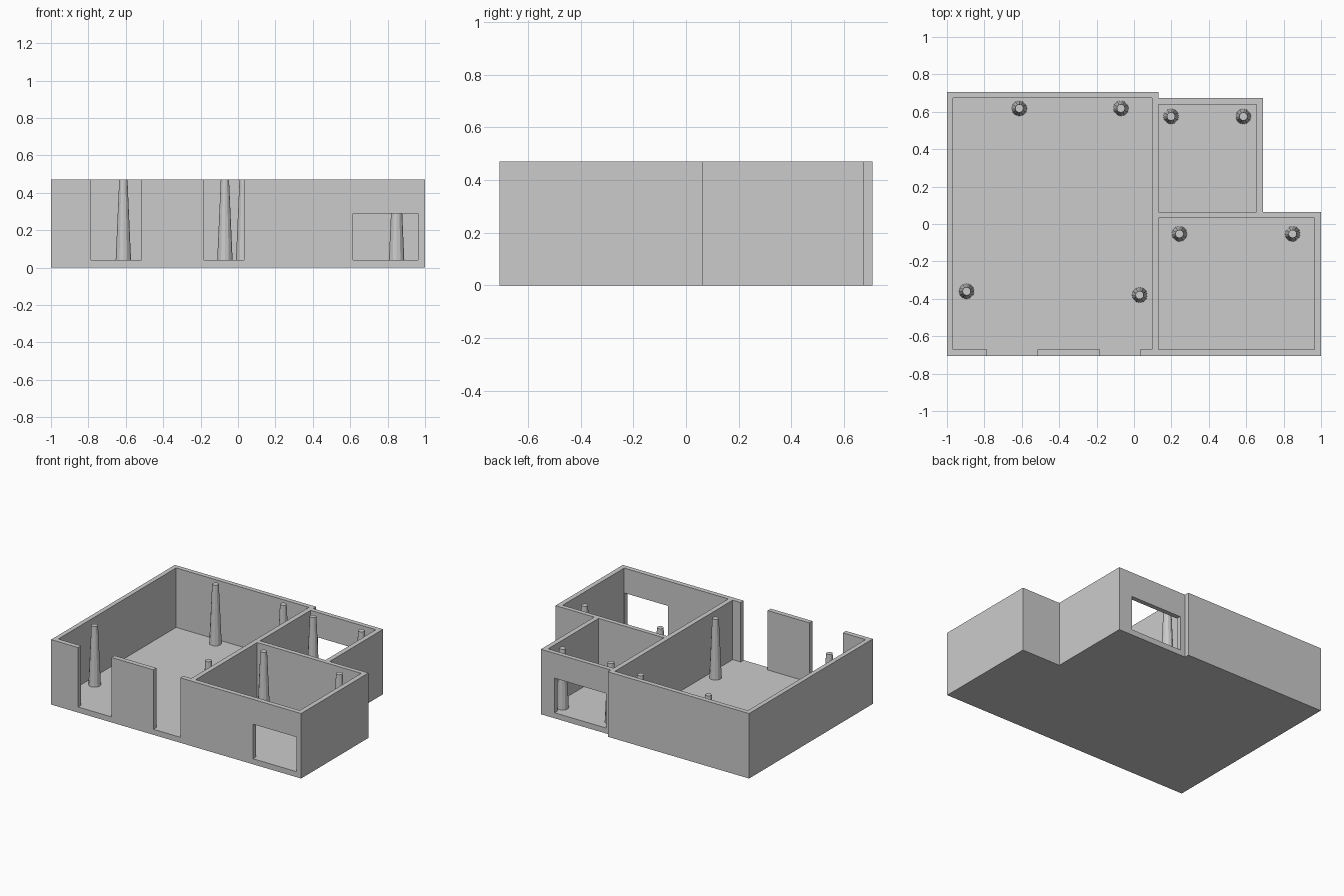
import bpy
import bmesh

cube = bpy.data.objects.get("Cube")
if cube:
    bpy.data.objects.remove(cube, do_unlink=True)

HEIGHT = 0.47
FLOOR = 0.04
WINDOW_TOP = 0.29

grey = bpy.data.materials.new("plain_grey")
grey.use_nodes = True
colour = (0.6, 0.6, 0.6, 1)
grey.diffuse_color = colour
grey.node_tree.nodes["Principled BSDF"].inputs["Base Color"].default_value = colour


def add_object(name, bm):
    bmesh.ops.recalc_face_normals(bm, faces=bm.faces[:])
    mesh = bpy.data.meshes.new(name)
    bm.to_mesh(mesh)
    bm.free()
    obj = bpy.data.objects.new(name, mesh)
    bpy.context.collection.objects.link(obj)
    mesh.materials.append(grey)
    return obj


def prism(name, outline, z0, z1):
    bm = bmesh.new()
    face = bm.faces.new([bm.verts.new((x, y, z0)) for x, y in outline])
    top = bmesh.ops.extrude_face_region(bm, geom=[face])["geom"]
    for v in top:
        if isinstance(v, bmesh.types.BMVert):
            v.co.z = z1
    return add_object(name, bm)


def cut(target, name, x0, x1, y0, y1, z1=1):
    """Carve a box-shaped space out of the target, from the floor level up."""
    box = prism(name, [(x0, y0), (x1, y0), (x1, y1), (x0, y1)], FLOOR, z1)
    box.hide_render = True
    mod = target.modifiers.new(name, "BOOLEAN")
    mod.operation = "DIFFERENCE"
    mod.solver = "EXACT"
    mod.object = box
    bpy.context.view_layer.objects.active = target
    bpy.ops.object.modifier_apply(modifier=name)
    bpy.data.objects.remove(box, do_unlink=True)


# House shell: footprint raised to wall height
house = prism("house_walls", [
    (-1, -0.707), (1, -0.707), (1, 0.063), (0.69, 0.063),
    (0.69, 0.673), (0.13, 0.673), (0.13, 0.707), (-1, 0.707)], 0, HEIGHT)

# Rooms
cut(house, "main_room", -0.967, 0.097, -0.672, 0.673)
cut(house, "back_room", 0.132, 0.655, 0.064, 0.64)
cut(house, "front_room", 0.132, 0.965, -0.672, 0.031)

# Doorways and windows
cut(house, "left_doorway", -0.785, -0.517, -0.8, -0.6)
cut(house, "right_doorway", -0.183, 0.033, -0.8, -0.6)
cut(house, "front_window", 0.615, 0.962, -0.8, -0.6, WINDOW_TOP)
cut(house, "back_window", 0.17, 0.58, 0.6, 0.8, WINDOW_TOP)

# Tapered columns
columns = {
    "main_room": [(-0.613, 0.618), (-0.07, 0.618), (-0.895, -0.36), (0.03, -0.38)],
    "back_room": [(0.198, 0.575), (0.585, 0.575)],
    "front_room": [(0.243, -0.053), (0.848, -0.053)],
}
for room, spots in columns.items():
    for i, (x, y) in enumerate(spots, 1):
        bm = bmesh.new()
        bmesh.ops.create_cone(bm, cap_ends=True, segments=12, radius1=0.041,
                              radius2=0.022, depth=HEIGHT - FLOOR)
        column = add_object(f"{room}_column_{i}", bm)
        column.location = (x, y, (HEIGHT + FLOOR) / 2)
